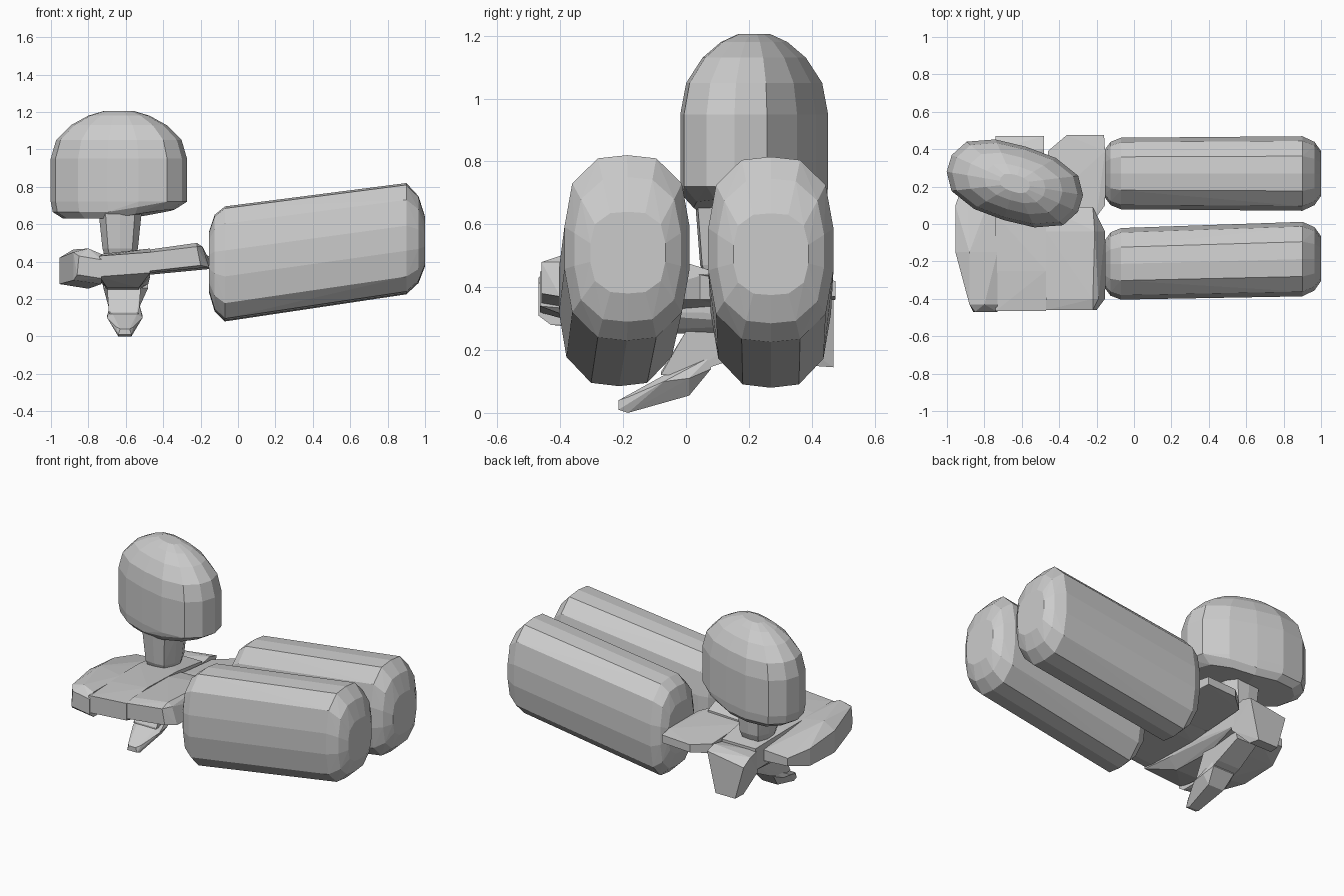
import bpy, bmesh
from math import cos, sin, pi, radians
from mathutils import Vector


def hull(name, points):
    """Faceted solid wrapped around a set of points."""
    bm = bmesh.new()
    for p in points:
        bm.verts.new(p)
    res = bmesh.ops.convex_hull(bm, input=bm.verts)
    loose = [v for v in bm.verts if not v.link_faces]
    bmesh.ops.delete(bm, geom=loose, context='VERTS')
    bmesh.ops.dissolve_limit(bm, angle_limit=radians(1), verts=bm.verts, edges=bm.edges)
    bmesh.ops.recalc_face_normals(bm, faces=bm.faces)
    me = bpy.data.meshes.new(name)
    bm.to_mesh(me)
    bm.free()
    ob = bpy.data.objects.new(name, me)
    bpy.context.collection.objects.link(ob)
    return ob


def ring(a, b, n=14, power=3.0):
    """Rounded-rectangle outline with half sizes a and b."""
    out = []
    for i in range(n):
        t = 2 * pi * (i + 0.5) / n
        c, s = cos(t), sin(t)
        r = (abs(c) ** power + abs(s) ** power) ** (-1 / power)
        out.append((a * r * c, b * r * s))
    return out


def rows(*sections):
    """Each section is (y, [(x, z), ...])."""
    return [(x, y, z) for y, prof in sections for x, z in prof]


# long rounded pods, slightly rising towards +x
def pod(name, y_left, y_right, lift):
    pts = []
    for x, zc, hy, hz in ((-0.155, 0.40, 0.13, 0.16), (-0.125, 0.395, 0.17, 0.255),
                          (-0.07, 0.39, 0.192, 0.305), (0.90, 0.525, 0.20, 0.295),
                          (0.965, 0.52, 0.17, 0.23), (1.0, 0.51, 0.12, 0.13)):
        yc = y_left + (y_right - y_left) * (x + 0.15) / 1.15
        pts += [(x, yc + u, zc + v + lift) for u, v in ring(hy, hz)]
    return hull(name, pts)


pod("front_pod", -0.215, -0.185, 0.0)
pod("rear_pod", 0.27, 0.27, -0.005)

# domed head, turned about the vertical
pts = []
ang = radians(-17)
for z, s in ((0.63, 0.82), (0.665, 0.97), (0.72, 1.0), (0.95, 1.0),
             (1.05, 0.92), (1.13, 0.70), (1.18, 0.45), (1.205, 0.22)):
    for u, v in ring(0.37 * s, 0.205 * s, 14, 2.6):
        tilt = 0.06 * max(0, u) / 0.37 if z < 0.7 else 0
        pts.append((-0.637 + u * cos(ang) - v * sin(ang),
                    0.217 + u * sin(ang) + v * cos(ang), z + tilt))
hull("head", pts)

# tapered neck
pts = []
for z, a, b in ((0.42, 0.08, 0.09), (0.47, 0.095, 0.11), (0.66, 0.115, 0.125)):
    pts += [(-0.63 + u, 0.155 + v, z) for u, v in ring(a, b, 10, 4)]
hull("neck", pts)

# platform under the neck, three panels
hull("left_panel", rows(
    (-0.47, [(-0.86, 0.33), (-0.85, 0.43), (-0.73, 0.41), (-0.73, 0.31)]),
    (-0.43, [(-0.88, 0.30), (-0.88, 0.45), (-0.80, 0.47), (-0.73, 0.44), (-0.73, 0.28)]),
    (-0.15, [(-0.955, 0.28), (-0.955, 0.42), (-0.88, 0.465), (-0.73, 0.44),
             (-0.73, 0.28), (-0.80, 0.255)]),
    (0.10, [(-0.955, 0.29), (-0.955, 0.40), (-0.73, 0.41), (-0.73, 0.29)]),
    (0.25, [(-0.90, 0.33), (-0.90, 0.38), (-0.73, 0.39), (-0.73, 0.32)])))
hull("middle_panel", rows(
    (-0.465, [(-0.74, 0.32), (-0.74, 0.43), (-0.47, 0.45), (-0.47, 0.34)]),
    (-0.25, [(-0.74, 0.30), (-0.74, 0.44), (-0.47, 0.47), (-0.47, 0.32),
             (-0.53, 0.26), (-0.70, 0.26)]),
    (0.05, [(-0.74, 0.30), (-0.74, 0.44), (-0.47, 0.46), (-0.47, 0.32),
            (-0.53, 0.25), (-0.70, 0.25)]),
    (0.32, [(-0.72, 0.28), (-0.72, 0.42), (-0.48, 0.42), (-0.48, 0.28)])))
hull("right_panel_front", rows(
    (-0.46, [(-0.47, 0.35), (-0.47, 0.45), (-0.22, 0.48), (-0.20, 0.38)]),
    (-0.40, [(-0.47, 0.34), (-0.47, 0.465), (-0.22, 0.50), (-0.19, 0.48), (-0.155, 0.37)]),
    (-0.04, [(-0.47, 0.33), (-0.47, 0.46), (-0.21, 0.49), (-0.155, 0.41), (-0.155, 0.36)]),
    (0.09, [(-0.47, 0.34), (-0.47, 0.44), (-0.22, 0.45), (-0.22, 0.36)])))
hull("right_panel_rear", rows(
    (0.04, [(-0.45, 0.35), (-0.45, 0.43), (-0.20, 0.44), (-0.20, 0.36)]),
    (0.10, [(-0.47, 0.34), (-0.47, 0.43), (-0.155, 0.43), (-0.155, 0.36)]),
    (0.39, [(-0.46, 0.35), (-0.46, 0.41), (-0.155, 0.43), (-0.155, 0.37)]),
    (0.475, [(-0.36, 0.36), (-0.36, 0.41), (-0.16, 0.42), (-0.16, 0.37)])))

# block hanging at the back
hull("rear_block", rows(
    (0.30, [(-0.72, 0.26), (-0.72, 0.40), (-0.48, 0.40), (-0.48, 0.26)]),
    (0.40, [(-0.69, 0.15), (-0.53, 0.15), (-0.74, 0.40), (-0.48, 0.42)]),
    (0.47, [(-0.68, 0.145), (-0.54, 0.145), (-0.74, 0.36), (-0.48, 0.40)])))

# keel sloping forward and down to a small foot
hull("keel", rows(
    (-0.08, [(-0.69, 0.12), (-0.53, 0.12), (-0.68, 0.13), (-0.54, 0.13)]),
    (0.0, [(-0.70, 0.26), (-0.52, 0.26), (-0.69, 0.12), (-0.53, 0.12)]),
    (0.12, [(-0.70, 0.27), (-0.52, 0.27), (-0.69, 0.16), (-0.53, 0.16)]),
    (0.28, [(-0.70, 0.30), (-0.52, 0.30), (-0.68, 0.24), (-0.54, 0.24)])))
hull("foot", rows(
    (-0.215, [(-0.64, 0.01), (-0.57, 0.01), (-0.63, 0.04), (-0.58, 0.04)]),
    (-0.185, [(-0.64, 0.0), (-0.57, 0.0), (-0.65, 0.05), (-0.56, 0.05)]),
    (-0.07, [(-0.70, 0.10), (-0.51, 0.10), (-0.67, 0.12), (-0.54, 0.12)]),
    (0.01, [(-0.66, 0.055), (-0.55, 0.055), (-0.70, 0.11), (-0.51, 0.11)]),
    (0.08, [(-0.68, 0.14), (-0.53, 0.14), (-0.68, 0.18), (-0.53, 0.18)])))
